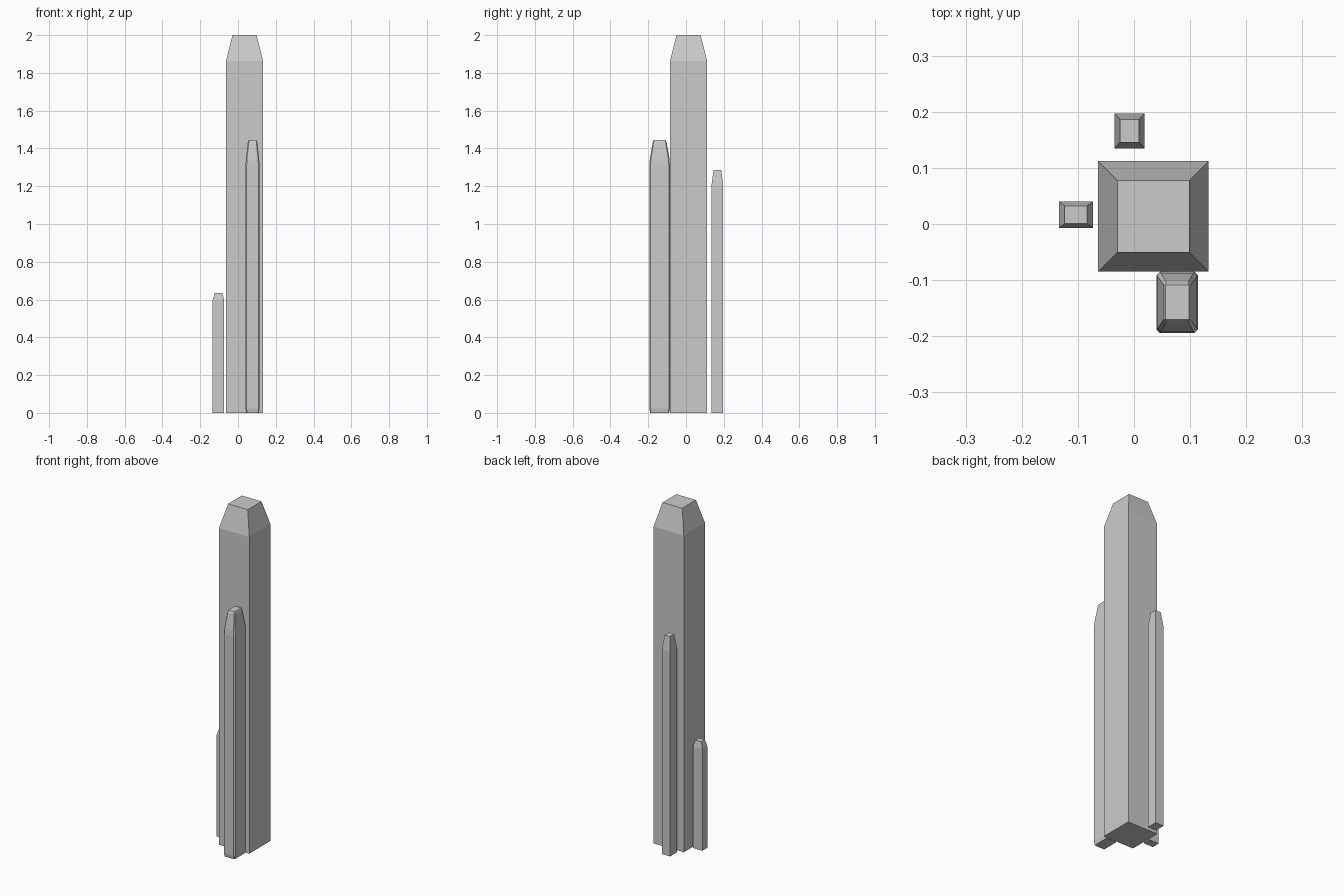
import bpy, bmesh

if "Cube" in bpy.data.objects:
    bpy.data.objects.remove(bpy.data.objects["Cube"])


def ring(bm, cx, cy, hx, hy, z, c=0.0):
    # Rectangular section, with corners cut by c when given
    if c:
        pts = [(hx, -hy + c), (hx, hy - c), (hx - c, hy), (-hx + c, hy),
               (-hx, hy - c), (-hx, -hy + c), (-hx + c, -hy), (hx - c, -hy)]
    else:
        pts = [(hx, -hy), (hx, hy), (-hx, hy), (-hx, -hy)]
    return [bm.verts.new((cx + x, cy + y, z)) for x, y in pts]


def pillar(name, cx, cy, sections):
    # Stack of (half_x, half_y, z, corner_cut) sections, capped at both ends
    bm = bmesh.new()
    rings = [ring(bm, cx, cy, *s) for s in sections]
    for a, b in zip(rings, rings[1:]):
        n = len(a)
        for i in range(n):
            j = (i + 1) % n
            bm.faces.new((a[i], a[j], b[j], b[i]))
    bm.faces.new(rings[0][::-1])
    bm.faces.new(rings[-1])
    bmesh.ops.recalc_face_normals(bm, faces=bm.faces)
    mesh = bpy.data.meshes.new(name)
    bm.to_mesh(mesh)
    bm.free()
    obj = bpy.data.objects.new(name, mesh)
    bpy.context.collection.objects.link(obj)
    return obj


# Tall central pillar
pillar("main_pillar", 0.0345, 0.0135,
       [(0.0985, 0.0985, 0), (0.0985, 0.0985, 1.862), (0.064, 0.064, 2.0)])

# Thin pillar at the back
pillar("back_pillar", -0.008, 0.166,
       [(0.0265, 0.031, 0), (0.0265, 0.031, 1.205), (0.017, 0.0205, 1.286)])

# Short pillar on the left
pillar("left_pillar", -0.1035, 0.0165,
       [(0.0305, 0.0235, 0), (0.0305, 0.0235, 0.597), (0.02, 0.016, 0.635)])

# Front pillar with chamfered edges
pillar("front_pillar", 0.077, -0.1395,
       [(0.033, 0.050, 0, 0.003), (0.037, 0.0545, 0.022, 0.006),
        (0.037, 0.0545, 1.31, 0.006), (0.035, 0.052, 1.345, 0.006),
        (0.025, 0.037, 1.432, 0.005), (0.021, 0.031, 1.445, 0.001)])
